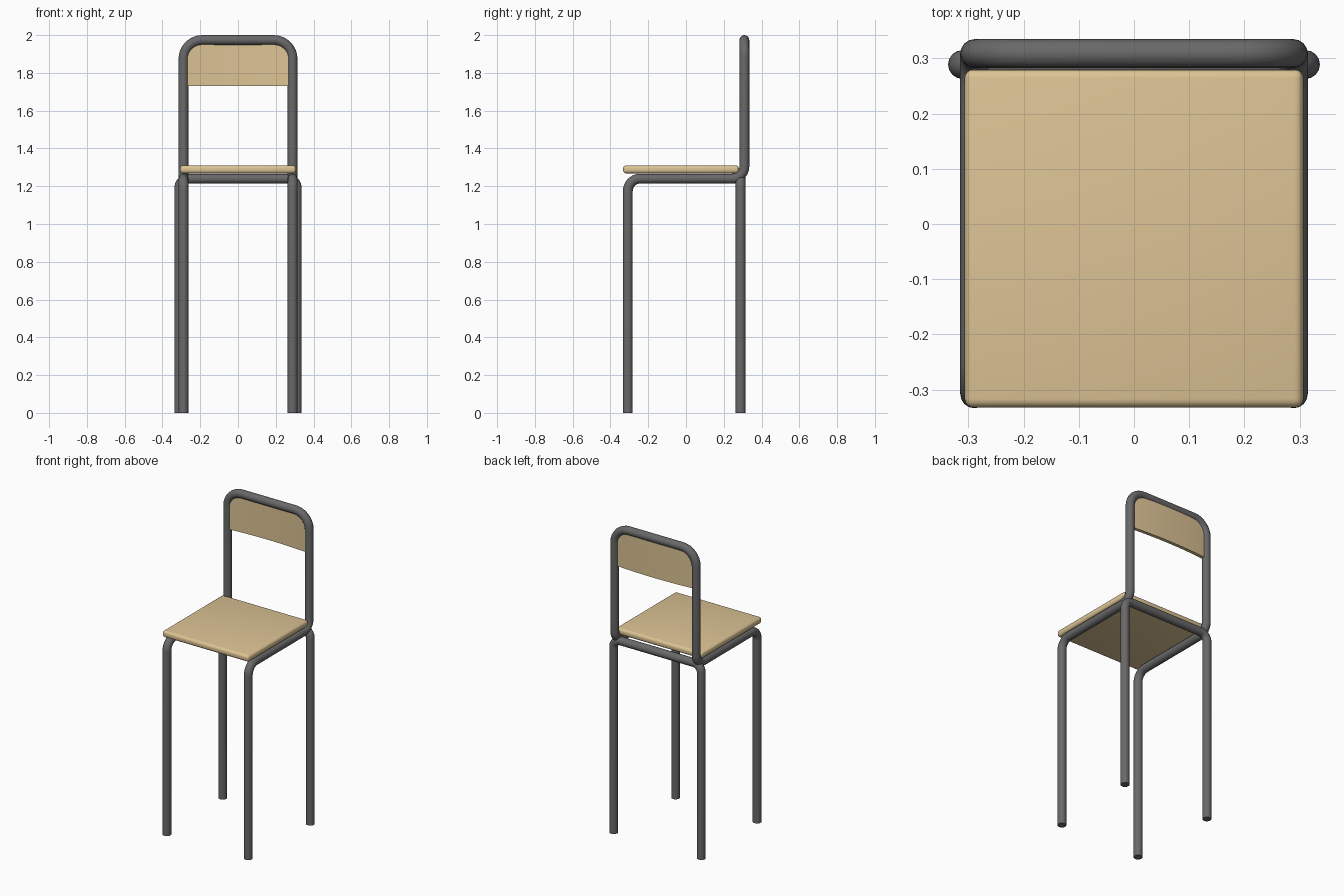
import bpy, bmesh, math
from mathutils import Vector

if "Cube" in bpy.data.objects:
    bpy.data.objects.remove(bpy.data.objects["Cube"])

R = 0.026  # tube radius


def material(name, rgb):
    m = bpy.data.materials.new(name)
    m.diffuse_color = (*rgb, 1)
    m.use_nodes = True
    m.node_tree.nodes["Principled BSDF"].inputs["Base Color"].default_value = m.diffuse_color
    return m


METAL = material("dark_metal", (0.14, 0.14, 0.14))
WOOD = material("light_wood", (0.72, 0.55, 0.30))


def finish(ob, mat, angle):
    ob.data.materials.append(mat)
    bpy.ops.object.select_all(action='DESELECT')
    ob.select_set(True)
    bpy.context.view_layer.objects.active = ob
    bpy.ops.object.convert(target='MESH')
    bpy.ops.object.shade_smooth_by_angle(angle=math.radians(angle))


def fillet(corners, steps=8):
    """corners: (x, y, z, radius); right-angle corners become arcs."""
    pts = []
    for i, (x, y, z, r) in enumerate(corners):
        p = Vector((x, y, z))
        if r == 0:
            pts.append(p)
            continue
        a = (Vector(corners[i - 1][:3]) - p).normalized()
        b = (Vector(corners[i + 1][:3]) - p).normalized()
        c = p + (a + b) * r
        for k in range(steps + 1):
            t = math.pi / 2 * k / steps
            pts.append(c - b * r * math.cos(t) - a * r * math.sin(t))
    return pts


def tube(name, corners):
    pts = fillet(corners)
    cu = bpy.data.curves.new(name, 'CURVE')
    cu.dimensions = '3D'
    cu.bevel_depth = R
    cu.bevel_resolution = 6
    cu.use_fill_caps = True
    sp = cu.splines.new('POLY')
    sp.points.add(len(pts) - 1)
    for q, p in zip(sp.points, pts):
        q.co = (*p, 1)
    ob = bpy.data.objects.new(name, cu)
    bpy.context.collection.objects.link(ob)
    finish(ob, METAL, 50)


# Continuous tube: front legs, seat rails, uprights and top of the back
X, YF, YB, ZR, ZT = 0.289, -0.308, 0.309, 1.24, 1.974
half = [(X, YF, 0, 0), (X, YF, ZR, 0.065), (X, YB, ZR, 0.065), (X, YB, ZT, 0.1)]
tube("front_legs_and_back_frame", half + [(-x, y, z, r) for x, y, z, r in reversed(half)])

# Rear legs joined by the cross bar under the seat
XL, YL = 0.311, 0.289
tube("rear_legs", [(XL, YL, 0, 0), (XL, YL, ZR, 0.05), (-XL, YL, ZR, 0.05), (-XL, YL, 0, 0)])

# Seat board with softened edges
bm = bmesh.new()
bmesh.ops.create_cube(bm, size=1)
for v in bm.verts:
    v.co = (v.co.x * 0.614, v.co.y * 0.613 - 0.0265, v.co.z * 0.042 + 1.289)
bmesh.ops.bevel(bm, geom=bm.edges[:], offset=0.016, segments=4, profile=0.5, affect='EDGES')
me = bpy.data.meshes.new("seat")
bm.to_mesh(me)
bm.free()
seat = bpy.data.objects.new("seat", me)
bpy.context.collection.objects.link(seat)
finish(seat, WOOD, 40)

# Back panel: slightly dished strip whose top follows the frame's corners
W, Z0, Z1, C = 0.27, 1.73, 1.955, 0.08
arc = [W - C + C * math.sin(math.pi / 2 * k / 8) for k in range(9)]
xs = [-x for x in reversed(arc)] + [(W - C) * (k / 5 - 1) for k in range(1, 10)] + arc
bm = bmesh.new()
cols = []
for x in xs:
    over = max(0, abs(x) - (W - C))
    top = Z1 - C + math.sqrt(max(0, C * C - over * over))
    y = 0.295 + 0.012 * (1 - (x / W) ** 2)
    cols.append([bm.verts.new((x, y, Z0 + (top - Z0) * j / 4)) for j in range(5)])
for a, b in zip(cols, cols[1:]):
    for j in range(4):
        bm.faces.new((a[j], b[j], b[j + 1], a[j + 1]))
me = bpy.data.meshes.new("back_panel")
bm.to_mesh(me)
bm.free()
panel = bpy.data.objects.new("back_panel", me)
bpy.context.collection.objects.link(panel)
sol = panel.modifiers.new("thickness", 'SOLIDIFY')
sol.thickness = 0.022
sol.offset = -1
finish(panel, WOOD, 40)
